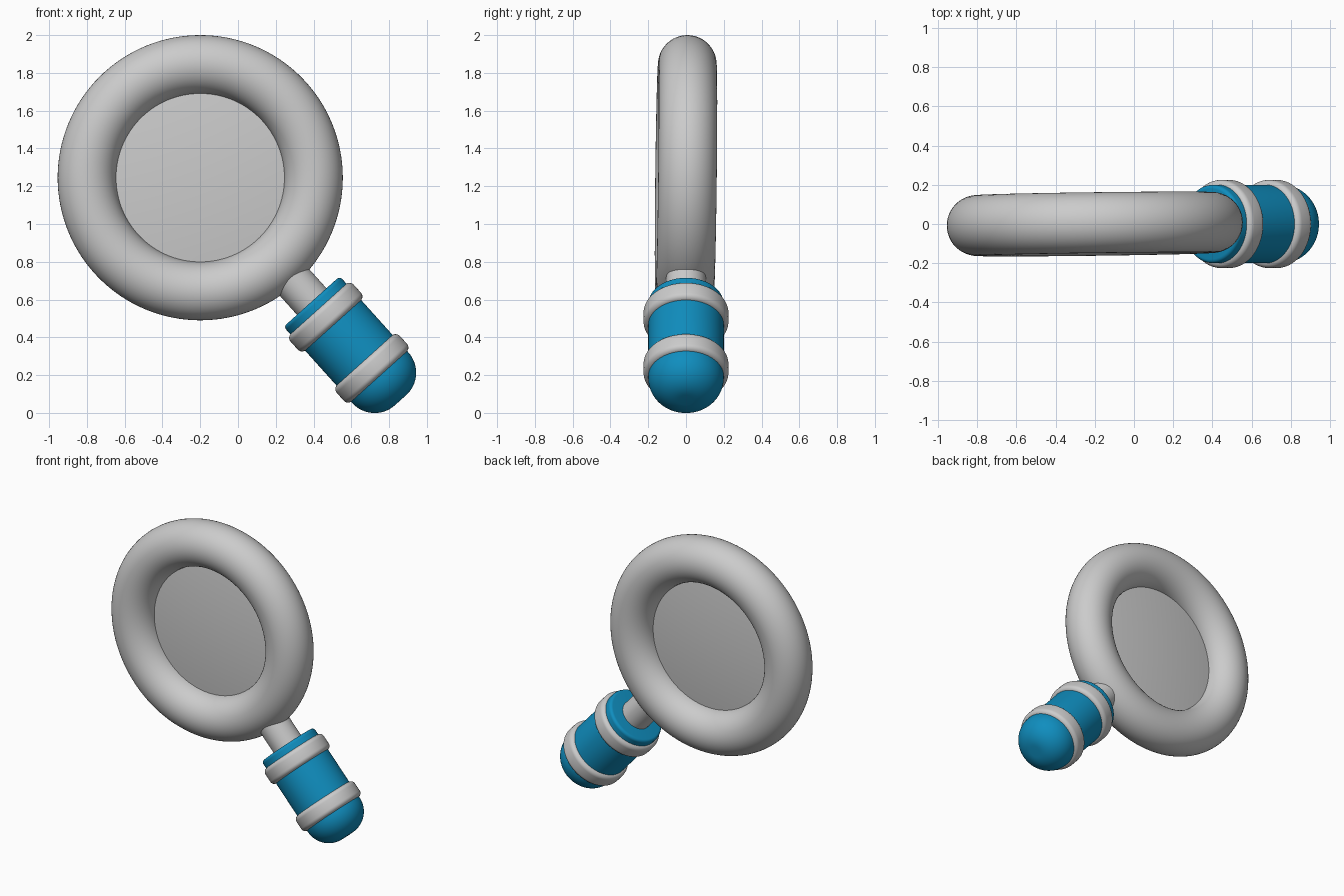
import bpy, bmesh, math
from mathutils import Matrix, Vector

if "Cube" in bpy.data.objects:
    bpy.data.objects.remove(bpy.data.objects["Cube"])

CENTRE = Matrix.Translation((-0.2, 0, 1.245))
HANDLE = CENTRE @ Matrix.Rotation(math.radians(138), 4, 'Y')   # local z runs down the handle
axis = HANDLE.to_3x3() @ Vector((0, 0, 1))
# the rim is twisted very slightly about the handle
RIM = CENTRE @ Matrix.Rotation(math.radians(-1), 4, axis) @ Matrix.Rotation(math.radians(90), 4, 'X')

blue = bpy.data.materials.new("blue")
blue.diffuse_color = (0.005, 0.27, 0.52, 1)
blue.use_nodes = True
blue.node_tree.nodes["Principled BSDF"].inputs["Base Color"].default_value = blue.diffuse_color


def arc(cr, cz, r, a0, a1, n):
    """Points of a profile arc as (radius, height)."""
    return [(cr + r * math.cos(math.radians(a0 + (a1 - a0) * i / n)),
             cz + r * math.sin(math.radians(a0 + (a1 - a0) * i / n))) for i in range(n + 1)]


def lathe(name, profile, matrix, mat=None, closed=False, steps=96):
    """Revolve a (radius, height) profile about local z."""
    bm = bmesh.new()
    vs = [bm.verts.new((r, 0, z)) for r, z in profile]
    es = [bm.edges.new(p) for p in zip(vs, vs[1:])]
    if closed:
        es.append(bm.edges.new((vs[-1], vs[0])))
    bmesh.ops.spin(bm, geom=vs + es, cent=(0, 0, 0), axis=(0, 0, 1),
                   angle=math.tau, steps=steps, use_duplicate=False)
    bmesh.ops.remove_doubles(bm, verts=bm.verts, dist=1e-5)
    bmesh.ops.recalc_face_normals(bm, faces=bm.faces)
    me = bpy.data.meshes.new(name)
    bm.to_mesh(me)
    bm.free()
    ob = bpy.data.objects.new(name, me)
    bpy.context.collection.objects.link(ob)
    ob.matrix_world = matrix
    if mat:
        me.materials.append(mat)
    bpy.ops.object.select_all(action='DESELECT')
    ob.select_set(True)
    bpy.context.view_layer.objects.active = ob
    bpy.ops.object.shade_smooth_by_angle(angle=math.radians(35))
    return ob


# round rim
lathe("rim", arc(0.6, 0, 0.155, 0, 352.5, 47), RIM, closed=True, steps=128)

# thin, gently domed lens
dome = [(0.47 * i / 8, 0.035 - 0.025 * (i / 8) ** 2) for i in range(9)]
lathe("lens", dome + [(r, -z) for r, z in reversed(dome)], RIM)

# neck between rim and handle
lathe("neck", [(0, 0.71), (0.105, 0.71), (0.105, 0.92), (0, 0.92)], HANDLE)

# grip with a softened top and a rounded end
lathe("grip", [(0, 0.882)] + arc(0.18, 0.902, 0.02, -90, 0, 5)
      + arc(0.04, 1.425, 0.16, 0, 90, 16) + [(0, 1.585)], HANDLE, blue)

# two bands around the grip
for name, a, b in (("upper_band", 0.935, 1.052), ("lower_band", 1.30, 1.416)):
    lathe(name, [(0.18, a)] + arc(0.195, a + 0.03, 0.03, -90, 0, 6)
          + arc(0.195, b - 0.03, 0.03, 0, 90, 6) + [(0.18, b)], HANDLE, closed=True)
